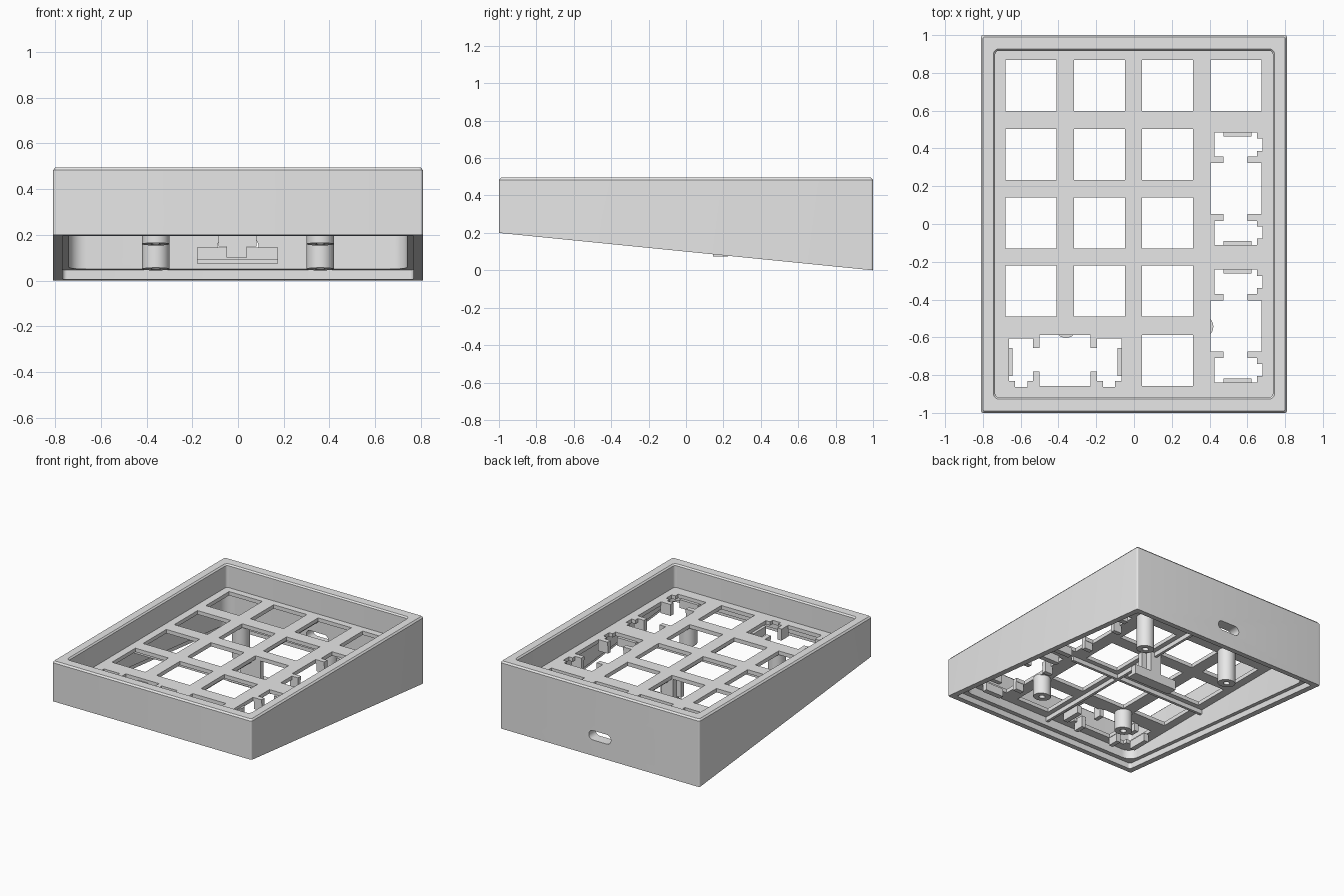
import bpy, bmesh, math

old = bpy.data.objects.get("Cube")
if old:
    bpy.data.objects.remove(old, do_unlink=True)

grey = bpy.data.materials.new("light_grey")
grey.use_nodes = True
grey.diffuse_color = (0.8, 0.8, 0.8, 1)
grey.node_tree.nodes["Principled BSDF"].inputs["Base Color"].default_value = (0.8, 0.8, 0.8, 1)

PLATE_TOP, PLATE_LOW = 0.325, 0.297


def finish(bm, name):
    bmesh.ops.remove_doubles(bm, verts=bm.verts, dist=1e-5)
    bmesh.ops.recalc_face_normals(bm, faces=bm.faces)
    me = bpy.data.meshes.new(name)
    bm.to_mesh(me)
    bm.free()
    me.materials.append(grey)
    ob = bpy.data.objects.new(name, me)
    bpy.context.collection.objects.link(ob)
    return ob


def box(name, x0, x1, y0, y1, z0, z1):
    bm = bmesh.new()
    bmesh.ops.create_cube(bm, size=1)
    for v in bm.verts:
        v.co = ((x0 + x1) / 2 + v.co.x * (x1 - x0),
                (y0 + y1) / 2 + v.co.y * (y1 - y0),
                (z0 + z1) / 2 + v.co.z * (z1 - z0))
    return finish(bm, name)


def ring(z, hx, hy, r, slant, centre, seg):
    """Rounded rectangle; slanted rings follow the sloping underside."""
    pts = []
    for q, (sx, sy) in enumerate([(1, 1), (-1, 1), (-1, -1), (1, -1)]):
        for i in range(seg + 1):
            a = math.pi / 2 * (q + i / seg)
            x = centre[0] + sx * (hx - r) + r * math.cos(a)
            y = centre[1] + sy * (hy - r) + r * math.sin(a)
            pts.append((x, y, z - 0.1 * y if slant else z))
    return pts


def ring_loop(name, rings, centre=(0, 0), seg=6):
    """Skin a closed sequence of rings into a hollow body."""
    bm = bmesh.new()
    rows = [[bm.verts.new(p) for p in ring(*r, centre, seg)] for r in rings]
    for a, b in zip(rows, rows[1:] + rows[:1]):
        for i in range(len(a)):
            j = (i + 1) % len(a)
            bm.faces.new((a[i], a[j], b[j], b[i]))
    return finish(bm, name)


# Case wall: outside, rim, inner well, lower cavity, lid recess
case = ring_loop("case", [
    (0.10, 0.81, 1.0, 0.012, True),
    (0.483, 0.81, 1.0, 0.012, False),
    (0.495, 0.80, 0.99, 0.012, False),
    (0.495, 0.745, 0.927, 0.03, False),
    (0.485, 0.735, 0.917, 0.02, False),
    (0.312, 0.735, 0.917, 0.02, False),
    (0.310, 0.74, 0.92, 0.075, False),
    (0.142, 0.74, 0.92, 0.075, True),
    (0.142, 0.768, 0.957, 0.02, True),
    (0.10, 0.768, 0.957, 0.02, True),
])

# Cable port through the back wall
bm = bmesh.new()
outline = []
for i in range(24):
    a = math.tau * (i + 0.5) / 24
    x = math.copysign(0.055, math.cos(a)) + 0.035 * math.cos(a)
    outline.append(bm.verts.new((x, 0.85, 0.15 + 0.035 * math.sin(a))))
face = bm.faces.new(outline)
ext = bmesh.ops.extrude_face_region(bm, geom=[face])
for v in ext["geom"]:
    if isinstance(v, bmesh.types.BMVert):
        v.co.y = 1.1
port = finish(bm, "port_cutter")
port.hide_render = True
cut = case.modifiers.new("port", "BOOLEAN")
cut.object, cut.operation, cut.solver = port, "DIFFERENCE", "EXACT"
bpy.context.view_layer.objects.active = case
bpy.ops.object.modifier_apply(modifier="port")
bpy.data.objects.remove(port, do_unlink=True)

# Key openings: columns, rows, and three double-width keys
COLS = [-0.545, -0.183, 0.178, 0.54]
ROWS = [0.733, 0.367, 0.005, -0.355, -0.722]
HALF = 0.135
holes = []


def key(x, y):
    holes.append((x - HALF, x + HALF, y - HALF, y + HALF))


for c, x in enumerate(COLS):
    for r, y in enumerate(ROWS):
        if (c == 3 and r > 0) or (r == 4 and c < 2):
            continue
        key(x, y)


def wide_key(cx, cy, upright):
    def area(u0, u1, v0, v1):
        if upright:
            return cx + v0, cx + v1, cy + u0, cy + u1
        return cx + u0, cx + u1, cy - v1, cy - v0

    key(cx, cy)
    holes.append(area(-0.17, 0.17, -0.065, 0.06))
    for s in (-1, 1):
        def side(u0, u1, v0, v1):
            return area(min(s * u0, s * u1), max(s * u0, s * u1), v0, v1)
        holes.append(side(0.17, 0.298, -0.115, 0.11))
        holes.append(side(0.20, 0.265, 0.11, 0.14))
        # Stabiliser supports below the plate
        box("stabiliser_tooth", *side(0.138, 0.17, -0.13, -0.065), 0.24, 0.30)
        box("stabiliser_tooth", *side(0.138, 0.17, 0.06, 0.14), 0.24, 0.30)
        box("stabiliser_lip", *side(0.277, 0.315, -0.065, 0.083), 0.24, 0.30)


wide_key(0.54, 0.187, True)
wide_key(0.54, -0.54, True)
wide_key(-0.365, -0.722, False)

# Key plate: a grid of cells, leaving the openings empty
xs = sorted({-0.75, 0.75} | {round(v, 4) for h in holes for v in h[:2]})
ys = sorted({-0.93, 0.93} | {round(v, 4) for h in holes for v in h[2:]})
bm = bmesh.new()
grid = [[bm.verts.new((x, y, PLATE_TOP)) for y in ys] for x in xs]
for i in range(len(xs) - 1):
    for j in range(len(ys) - 1):
        mx, my = (xs[i] + xs[i + 1]) / 2, (ys[j] + ys[j + 1]) / 2
        if not any(a < mx < b and c < my < d for a, b, c, d in holes):
            bm.faces.new((grid[i][j], grid[i + 1][j], grid[i + 1][j + 1], grid[i][j + 1]))
bmesh.ops.delete(bm, geom=[v for v in bm.verts if not v.link_faces], context="VERTS")
ext = bmesh.ops.extrude_face_region(bm, geom=bm.faces[:], use_keep_orig=True)
for v in ext["geom"]:
    if isinstance(v, bmesh.types.BMVert):
        v.co.z = PLATE_LOW
finish(bm, "key_plate")

# Screw posts with pilot holes
for x in (-0.36, 0.36):
    for y in (-0.543, 0.548):
        ring_loop("screw_post", [
            (0.105, 0.06, 0.06, 0.06, True),
            (0.305, 0.06, 0.06, 0.06, False),
            (0.305, 0.022, 0.022, 0.022, False),
            (0.105, 0.022, 0.022, 0.022, True),
        ], (x, y), 8)

# Stiffening ribs under the plate
box("long_rib", -0.012, 0.008, -0.92, 0.92, 0.265, 0.30)
box("cross_rib", -0.74, 0.40, -0.185, -0.165, 0.265, 0.30)

# Circuit board holder hanging from the plate
box("holder_column", -0.05, 0.04, 0.15, 0.225, 0.10, 0.30)
box("holder_stop", -0.085, 0.08, 0.145, 0.18, 0.15, 0.30)
box("holder_bar", -0.18, 0.175, 0.18, 0.225, 0.08, 0.145)
box("holder_shelf", -0.18, 0.175, 0.145, 0.225, 0.075, 0.095)

# Smooth the round surfaces, keep the edges sharp
bpy.ops.object.select_all(action="DESELECT")
for ob in bpy.context.collection.objects:
    if ob.type == "MESH" and ob.name.startswith(("case", "screw_post")):
        ob.select_set(True)
        bpy.context.view_layer.objects.active = ob
bpy.ops.object.shade_smooth_by_angle(angle=math.radians(30))
